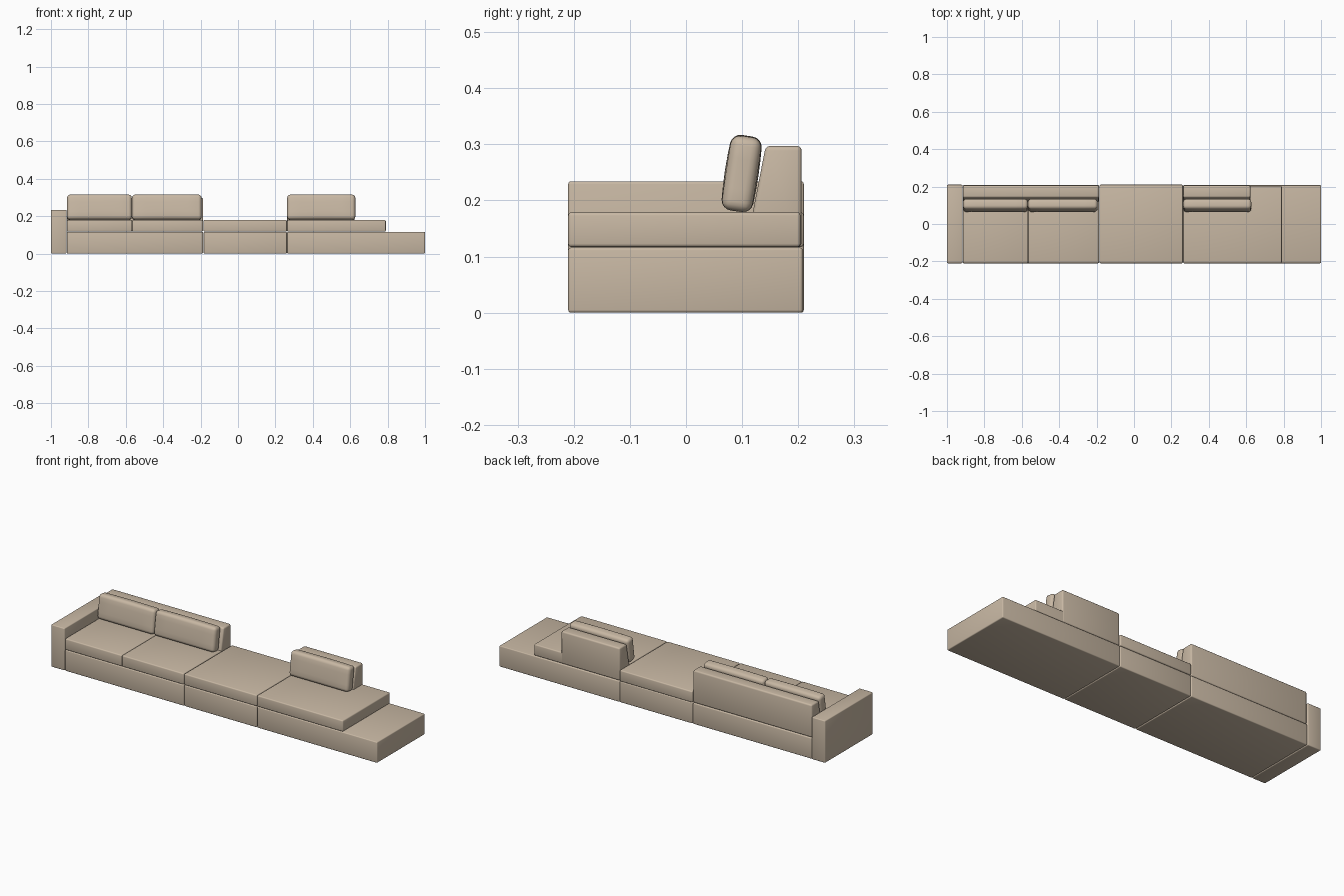
import bpy, bmesh, math

if "Cube" in bpy.data.objects:
    bpy.data.objects.remove(bpy.data.objects["Cube"])

fabric = bpy.data.materials.new("beige_fabric")
fabric.diffuse_color = (0.58, 0.48, 0.37, 1)
fabric.use_nodes = True
fabric.node_tree.nodes["Principled BSDF"].inputs["Base Color"].default_value = fabric.diffuse_color


def extrude_profile(name, x0, x1, profile, bevel, segments=3):
    """Extrude a side (y, z) profile from x0 to x1 and round its edges."""
    bm = bmesh.new()
    a = [bm.verts.new((x0, y, z)) for y, z in profile]
    b = [bm.verts.new((x1, y, z)) for y, z in profile]
    n = len(profile)
    bm.faces.new(a)
    bm.faces.new(b[::-1])
    for i in range(n):
        j = (i + 1) % n
        bm.faces.new((a[j], a[i], b[i], b[j]))
    bmesh.ops.recalc_face_normals(bm, faces=bm.faces)
    edges = [e for e in bm.edges if e.calc_face_angle() > math.radians(25)]
    bmesh.ops.bevel(bm, geom=edges, offset=bevel, segments=segments,
                    profile=0.5, affect='EDGES', clamp_overlap=True)
    return finish(name, bm)


def finish(name, bm):
    mesh = bpy.data.meshes.new(name)
    bm.to_mesh(mesh)
    bm.free()
    mesh.materials.append(fabric)
    ob = bpy.data.objects.new(name, mesh)
    bpy.context.collection.objects.link(ob)
    bpy.ops.object.select_all(action='DESELECT')
    ob.select_set(True)
    bpy.context.view_layer.objects.active = ob
    bpy.ops.object.shade_smooth_by_angle(angle=math.radians(40))
    return ob


def block(name, x0, x1, y0, y1, z0, z1, bevel=0.005):
    return extrude_profile(name, x0, x1,
                           [(y0, z0), (y1, z0), (y1, z1), (y0, z1)], bevel)


def pillow(name, x0, x1):
    """Leaning back pillow: soft rounded box, slightly plump in the middle."""
    bm = bmesh.new()
    bmesh.ops.create_cube(bm, size=1)
    w, d, h = x1 - x0, 0.054, 0.134
    for v in bm.verts:
        v.co.x *= w
        v.co.y *= d
        v.co.z *= h
    bmesh.ops.bevel(bm, geom=bm.edges[:], offset=0.017, segments=4,
                    profile=0.5, affect='EDGES')
    for axis, cuts in ((0, (-0.3, -0.15, 0, 0.15, 0.3)), (2, (-0.2, 0, 0.2))):
        for c in cuts:
            co, no = [0, 0, 0], [0, 0, 0]
            co[axis] = c * (w if axis == 0 else h)
            no[axis] = 1
            bmesh.ops.bisect_plane(bm, geom=bm.verts[:] + bm.edges[:] + bm.faces[:],
                                   plane_co=co, plane_no=no)
    for v in bm.verts:
        u, t = 2 * v.co.x / w, 2 * v.co.z / h
        v.co.y *= 1 + 0.12 * (1 - u ** 4) * (1 - t * t)
        v.co.z += 0.002 * (1 - u * u) * (1 if v.co.z > 0 else 0)
    ob = finish(name, bm)
    ob.location = ((x0 + x1) / 2, 0.099, 0.247)
    ob.rotation_euler.x = math.radians(-8.5)


# Armrest
block("armrest", -1.0, -0.917, -0.21, 0.21, 0.0, 0.234)

# Plinth of each module
for name, x0, x1 in (("left_base", -0.915, -0.187),
                     ("middle_base", -0.184, 0.261),
                     ("right_base", 0.263, 1.0)):
    block(name, x0, x1, -0.21, 0.208, 0.0, 0.116)

# Seat cushions
for name, x0, x1, y1 in (("left_seat_outer", -0.915, -0.567, 0.18),
                         ("left_seat_inner", -0.566, -0.187, 0.18),
                         ("middle_seat", -0.184, 0.261, 0.21),
                         ("right_seat", 0.263, 0.79, 0.204)):
    block(name, x0, x1, -0.21, y1, 0.117, 0.179, 0.006)

# Sloped backrests
back_profile = [(0.107, 0.117), (0.206, 0.117), (0.206, 0.297), (0.142, 0.297)]
extrude_profile("left_backrest", -0.915, -0.187, back_profile, 0.008)
extrude_profile("right_backrest", 0.263, 0.622, back_profile, 0.008)

# Back pillows
pillow("left_pillow_outer", -0.914, -0.568)
pillow("left_pillow_inner", -0.567, -0.195)
pillow("right_pillow", 0.263, 0.627)
